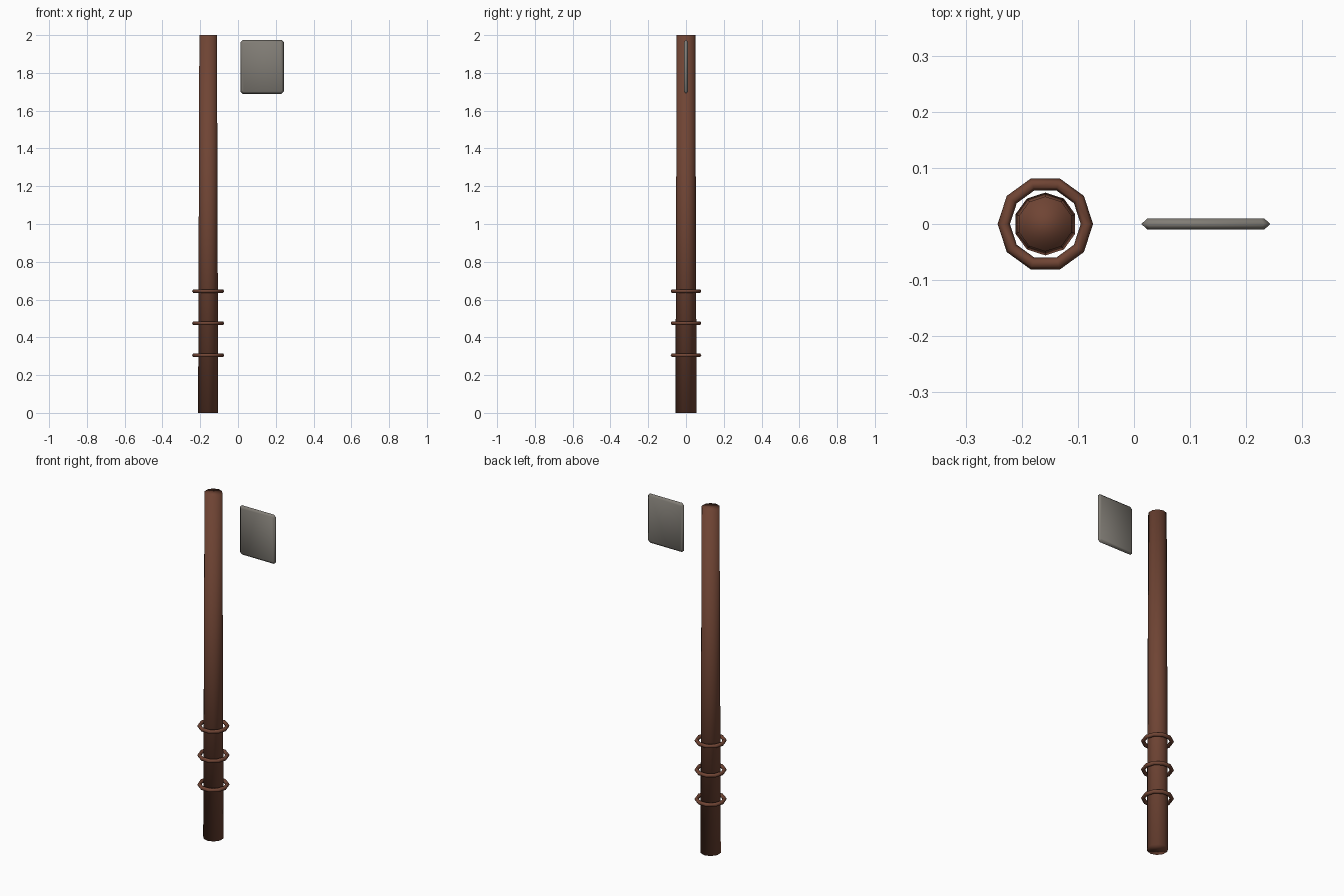
import bpy, bmesh, math

cube = bpy.data.objects.get("Cube")
if cube:
    bpy.data.objects.remove(cube)

POLE_X = -0.158


def material(name, rgb):
    m = bpy.data.materials.new(name)
    m.use_nodes = True
    colour = (*rgb, 1)
    m.diffuse_color = colour
    m.node_tree.nodes["Principled BSDF"].inputs["Base Color"].default_value = colour
    return m


def finish(obj, name, mat):
    obj.name = obj.data.name = name
    obj.data.materials.append(mat)
    for p in obj.data.polygons:
        p.use_smooth = True
    return obj


wood = material("brown wood", (0.16, 0.058, 0.034))
metal = material("grey metal", (0.22, 0.205, 0.18))

# Tapered ten-sided pole
bpy.ops.mesh.primitive_cone_add(vertices=10, radius1=0.056, radius2=0.049,
                                depth=2, location=(POLE_X, 0, 1))
finish(bpy.context.object, "pole", wood)

# Loose grip rings
for i, z in enumerate((0.305, 0.475, 0.645)):
    bpy.ops.mesh.primitive_torus_add(major_segments=10, minor_segments=6,
                                     major_radius=0.074, minor_radius=0.011,
                                     location=(POLE_X, 0, z))
    finish(bpy.context.object, f"grip_ring_{i + 1}", wood)


# Thin plate with clipped corners and sharp bevelled rim
def outline(bm, half_x, half_z, clip, y):
    pts = []
    for sx, sz in ((1, 1), (-1, 1), (-1, -1), (1, -1)):
        pair = [(sx * half_x, sz * (half_z - clip)), (sx * (half_x - clip), sz * half_z)]
        pts += pair if sx * sz > 0 else pair[::-1]
    return [bm.verts.new((x, y, z)) for x, z in pts]


bm = bmesh.new()
loops = [outline(bm, 0.104, 0.132, 0.006, -0.01),
         outline(bm, 0.115, 0.143, 0.012, 0),
         outline(bm, 0.104, 0.132, 0.006, 0.01)]
for a, b in zip(loops, loops[1:]):
    for i in range(len(a)):
        j = (i + 1) % len(a)
        bm.faces.new((a[i], a[j], b[j], b[i]))
bm.faces.new(loops[0])
bm.faces.new(loops[-1])
bmesh.ops.recalc_face_normals(bm, faces=bm.faces)
mesh = bpy.data.meshes.new("blade_plate")
bm.to_mesh(mesh)
bm.free()
plate = bpy.data.objects.new("blade_plate", mesh)
plate.location = (0.128, 0, 1.832)
bpy.context.collection.objects.link(plate)
finish(plate, "blade_plate", metal)
